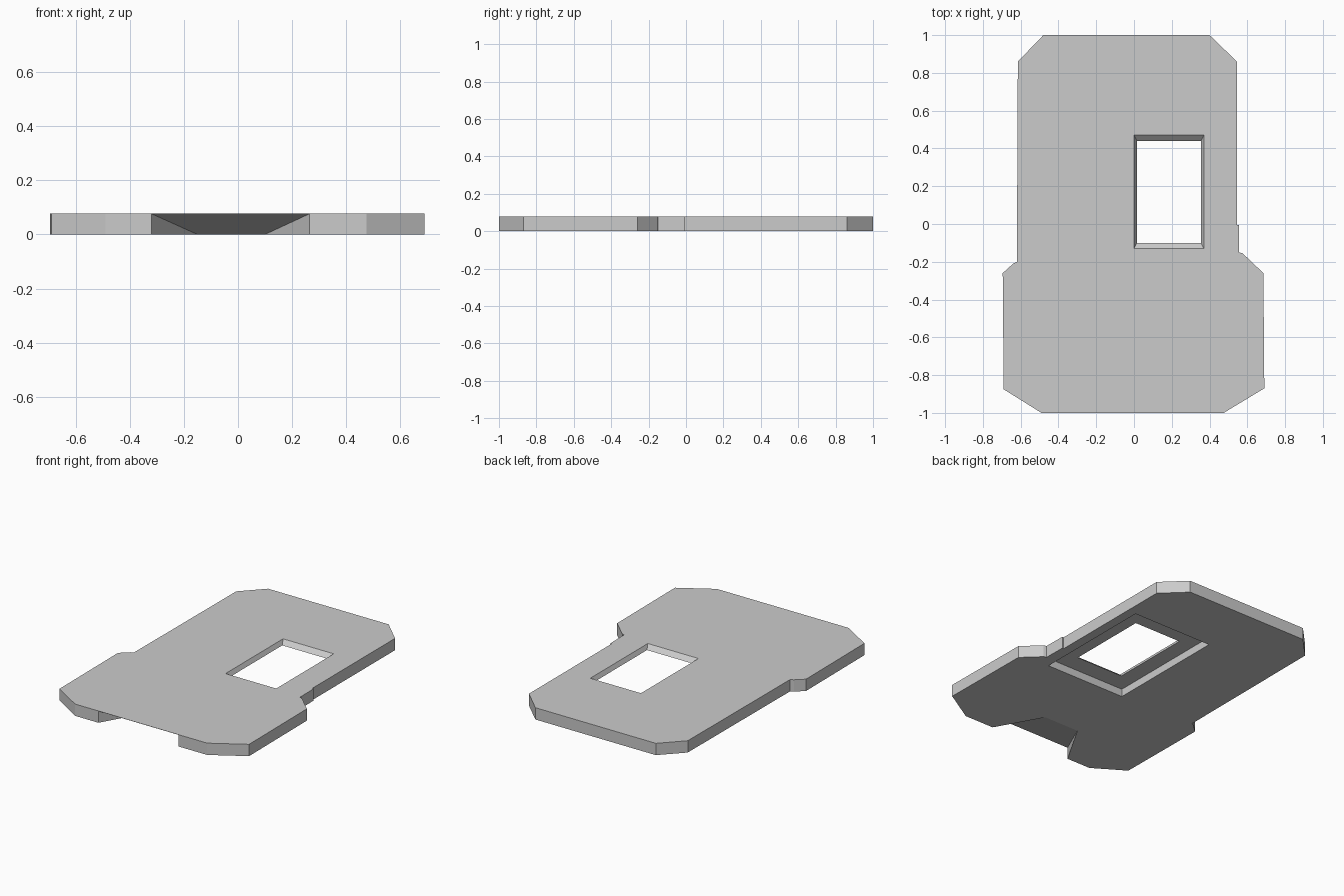
import bpy
import bmesh

THICK = 0.078

cube = bpy.data.objects.get("Cube")
if cube:
    bpy.data.objects.remove(cube, do_unlink=True)

grey = bpy.data.materials.new("plain grey")
grey.use_nodes = True
colour = (0.6, 0.6, 0.6, 1)
grey.diffuse_color = colour
grey.node_tree.nodes["Principled BSDF"].inputs["Base Color"].default_value = colour


def loft(name, lower, upper):
    """Closed solid between two matching counter-clockwise loops."""
    bm = bmesh.new()
    a = [bm.verts.new(p) for p in lower]
    b = [bm.verts.new(p) for p in upper]
    bm.faces.new(a[::-1])
    bm.faces.new(b)
    for i in range(len(a)):
        j = (i + 1) % len(a)
        bm.faces.new((a[i], a[j], b[j], b[i]))
    mesh = bpy.data.meshes.new(name)
    bm.to_mesh(mesh)
    bm.free()
    mesh.materials.append(grey)
    obj = bpy.data.objects.new(name, mesh)
    bpy.context.collection.objects.link(obj)
    return obj


def rect(x0, x1, y0, y1, z):
    return [(x0, y0, z), (x1, y0, z), (x1, y1, z), (x0, y1, z)]


def cut(target, cutter):
    mod = target.modifiers.new("cut", "BOOLEAN")
    mod.operation = "DIFFERENCE"
    mod.solver = "EXACT"
    mod.object = cutter
    cutter.hide_render = True
    bpy.context.view_layer.objects.active = target
    bpy.ops.object.modifier_apply(modifier=mod.name)
    bpy.data.objects.remove(cutter, do_unlink=True)


# Plate with clipped corners, wider front section and small side steps
outline = [(-0.49, -1), (0.475, -1), (0.69, -0.87), (0.685, -0.26),
           (0.575, -0.155), (0.557, -0.15), (0.555, -0.005), (0.545, -0.005),
           (0.545, 0.86), (0.4, 1), (-0.48, 1), (-0.615, 0.86),
           (-0.62, -0.2), (-0.64, -0.21), (-0.695, -0.26), (-0.69, -0.875)]
plate = loft("plate", [(x, y, 0) for x, y in outline],
             [(x, y, THICK) for x, y in outline])

# Rectangular recess on the underside
cut(plate, loft("recess_cutter", rect(-0.09, 0.483, -0.22, 0.59, -0.1),
                rect(-0.09, 0.483, -0.22, 0.59, 0.05)))

# Window through the recess, widening towards the top
cut(plate, loft("window_cutter", rect(0.03, 0.34, -0.07, 0.41, 0.022),
                rect(-0.015, 0.385, -0.16, 0.5, 0.106)))


# Ramped notch under the front edge, narrowing inwards
def notch_row(t):
    return -0.15 - 0.17 * t, 0.1 + 0.165 * t, -0.705 - 0.295 * t, 0.0765 * t


fl, fr, fy, fz = notch_row(1.3)
bl, br, by, bz = notch_row(-0.1)
plan = [(fl, fy), (fr, fy), (br, by), (bl, by)]
cut(plate, loft("notch_cutter", [(x, y, -0.1) for x, y in plan],
                [(x, y, z) for (x, y), z in zip(plan, (fz, fz, bz, bz))]))
